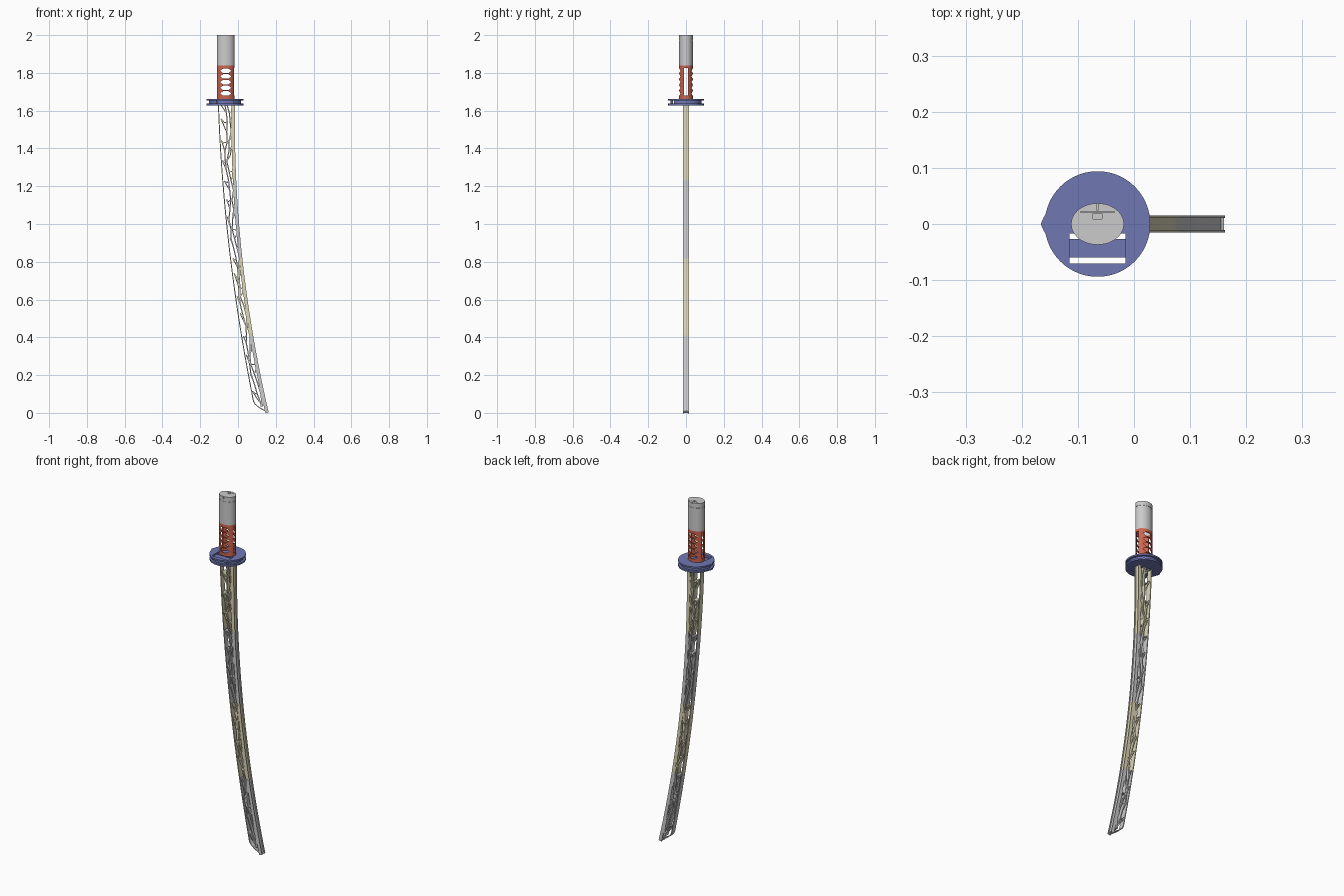
import bpy, bmesh, math, random
from mathutils import Vector

if "Cube" in bpy.data.objects:
    bpy.data.objects.remove(bpy.data.objects["Cube"])

random.seed(7)
CX = -0.065          # hilt axis
SEC = 0.41           # blade section length
TOP = 1.64


def mat(name, c):
    m = bpy.data.materials.new(name)
    m.diffuse_color = (*c, 1)
    m.use_nodes = True
    m.node_tree.nodes["Principled BSDF"].inputs["Base Color"].default_value = m.diffuse_color
    return m


RED, BLUE, CREAM = mat("red", (.62, .13, .08)), mat("blue", (.16, .19, .45)), mat("cream", (.72, .68, .48))


def finish(name, bm, m=None, smooth=False):
    bmesh.ops.recalc_face_normals(bm, faces=bm.faces)
    me = bpy.data.meshes.new(name)
    bm.to_mesh(me)
    bm.free()
    ob = bpy.data.objects.new(name, me)
    bpy.context.collection.objects.link(ob)
    if m:
        me.materials.append(m)
    if smooth:
        bpy.context.view_layer.objects.active = ob
        ob.select_set(True)
        bpy.ops.object.shade_smooth_by_angle(angle=math.radians(30))
        ob.select_set(False)
    return ob


def loft(bm, rings, loop=False):
    """Skin a list of 3D point rings; cap the ends or close the loop."""
    vs = [[bm.verts.new(p) for p in r] for r in rings]
    n = len(vs[0])
    for a, b in zip(vs, vs[1:] + (vs[:1] if loop else [])):
        for i in range(n):
            j = (i + 1) % n
            bm.faces.new((a[i], a[j], b[j], b[i]))
    if not loop:
        bm.faces.new(vs[0])
        bm.faces.new(vs[-1])


def oval(z, inset=0, n=64):
    return [(CX + (.047 - inset) * math.cos(2 * math.pi * i / n),
             (.037 - inset) * math.sin(2 * math.pi * i / n), z) for i in range(n)]


def box(bm, x0, x1, y0, y1, z0, z1):
    loft(bm, [[(x0, y0, z), (x1, y0, z), (x1, y1, z), (x0, y1, z)] for z in (z0, z1)])


def cut(ob, bm):
    c = finish(ob.name + "_cutter", bm)
    c.hide_render = True
    c.hide_viewport = True
    c.display_type = 'WIRE'
    md = ob.modifiers.new("cut", 'BOOLEAN')
    md.object, md.operation, md.solver = c, 'DIFFERENCE', 'EXACT'


# Blade outline: left (cutting) edge, right (spine) edge
def left(z):
    if z < .07:
        return .078 + .085 * (1 - z / .07) ** 2
    return .072 - .16 * (z - .1) + .0526 * (z - .1) * (z - .8)


def right(z):
    return .163 - .2329 * z + .0755 * z * z


def P(u, z):
    return Vector((left(z) + (right(z) - left(z)) * u, z))


def strip(bm, pts, o0, o1, y0=-.015, y1=.015):
    """Wall along a path in the xz plane, between two sideways offsets."""
    rings = []
    for i, p in enumerate(pts):
        d = (pts[min(i + 1, len(pts) - 1)] - pts[max(i - 1, 0)]).normalized()
        n = Vector((d.y, -d.x))
        a, b = p + n * o0, p + n * o1
        rings.append([(a.x, y0, a.y), (b.x, y0, b.y), (b.x, y1, b.y), (a.x, y1, a.y)])
    loft(bm, rings)


# Crack walls running the whole blade: two jagged lines, pinching and opening
N = 8
crack = []
for i in range(4 * N + 1):
    z = max(.035, min(TOP, i * SEC / N))
    c = .5 + .13 * math.sin(i * .9) + random.uniform(-.06, .06)
    h = random.choice((.05, .09, .14))
    crack.append((z, c - h, c + h))

# Blade sections
for k in range(4):
    bm = bmesh.new()
    z0, z1 = k * SEC, min(TOP, (k + 1) * SEC)
    zs = [z0 + (z1 - z0) * i / 12 for i in range(13)]
    if k == 0:
        zs = [.002, .006, .012, .02, .03, .045, .06, .08] + [z for z in zs if z > .09]
    # Cutting edge wall
    strip(bm, [P(0, z) for z in zs], 0, .005)
    # Spine: web with two flanges making an outer groove
    spine = [P(1, z) for z in zs]
    strip(bm, spine, -.016, -.006, -.0112, .0112)
    strip(bm, spine, -.018, 0, -.015, -.011)
    strip(bm, spine, -.018, 0, .011, .015)
    seg = crack[k * N:(k + 1) * N + 1]
    for side in (1, 2):
        strip(bm, [P(s[side], s[0]) for s in seg], -.003, .003)
        # Forked side branches
        for j in range(side % 2, N, 2):
            z, u = seg[j][0], seg[j][side]
            if side == 1:
                end = random.uniform(.08, .22)
            else:
                end = random.uniform(.72, .86)
            dz = random.uniform(.05, .085)
            zb = min(z + dz, z1 - .002)
            m = (u + end) / 2
            strip(bm, [P(u, z), P(m + .05, z + (zb - z) * .35), P(end, zb)], -.0025, .0025)
            nxt = seg[j + 1]
            strip(bm, [P(nxt[side], nxt[0]), P(m + .03, (nxt[0] + zb) / 2 - .01), P(end, zb)], -.0025, .0025)
    finish(f"blade_section_{k + 1}", bm, CREAM if k % 2 else None)

# Guard: round plate with one point and a grooved rim
outline = []
for i in range(96):
    a = 2 * math.pi * i / 96
    r = .094
    off = abs(a - math.pi)
    if off < .2:
        r = .094 + .007 * (1 - off / .2)
    outline.append((r * math.cos(a), r * math.sin(a)))
bm = bmesh.new()
loft(bm, [[(CX + x * s, y * s, z) for x, y in outline] for z, s in
          ((1.628, 1), (1.637, 1), (1.637, .87), (1.653, .87), (1.653, 1), (1.662, 1))])
guard = finish("guard", bm, BLUE, True)
bm = bmesh.new()
box(bm, CX - .05, CX + .05, -.027, -.017, 1.6, 1.7)
box(bm, CX - .05, CX + .05, -.07, -.06, 1.6, 1.7)
cut(guard, bm)
bm = bmesh.new()
box(bm, CX - .05, CX + .05, -.065, -.022, 1.654, 1.7)
cut(guard, bm)

# Grip: hollow oval tube with hexagonal windows and side slits
bm = bmesh.new()
loft(bm, [oval(1.66), oval(1.84), oval(1.84, .006), oval(1.66, .006)], True)
grip = finish("grip", bm, RED, True)
bm = bmesh.new()
for i in range(5):
    z = 1.691 + i * .03
    hexa = [(-.03, 0), (-.014, -.012), (.014, -.012), (.03, 0), (.014, .012), (-.014, .012)]
    loft(bm, [[(CX + x, y, z + h) for x, h in hexa] for y in (-.06, .06)])
cut(grip, bm)
bm = bmesh.new()
box(bm, CX - .06, CX + .06, -.011, .011, 1.68, 1.825)
cut(grip, bm)

# Pommel: hollow end cap with seam groove
bm = bmesh.new()
loft(bm, [oval(1.985, .007), oval(1.84, .007), oval(1.84), oval(1.972), oval(1.972, .0015),
          oval(1.975, .0015), oval(1.975), oval(2.0)])
cap = finish("pommel", bm, None, True)
# Slots in the end face and a pin hole in front
bm = bmesh.new()
box(bm, CX - .03, CX + .03, .0205, .022, 1.995, 2.01)
box(bm, CX - .001, CX + .001, .024, .05, 1.995, 2.01)
box(bm, CX - .008, CX + .008, .009, .019, 1.996, 2.01)
loft(bm, [[(CX + .004 * math.cos(i * math.pi / 6), y, 1.99 + .004 * math.sin(i * math.pi / 6))
           for i in range(12)] for y in (-.05, -.031)])
cut(cap, bm)
